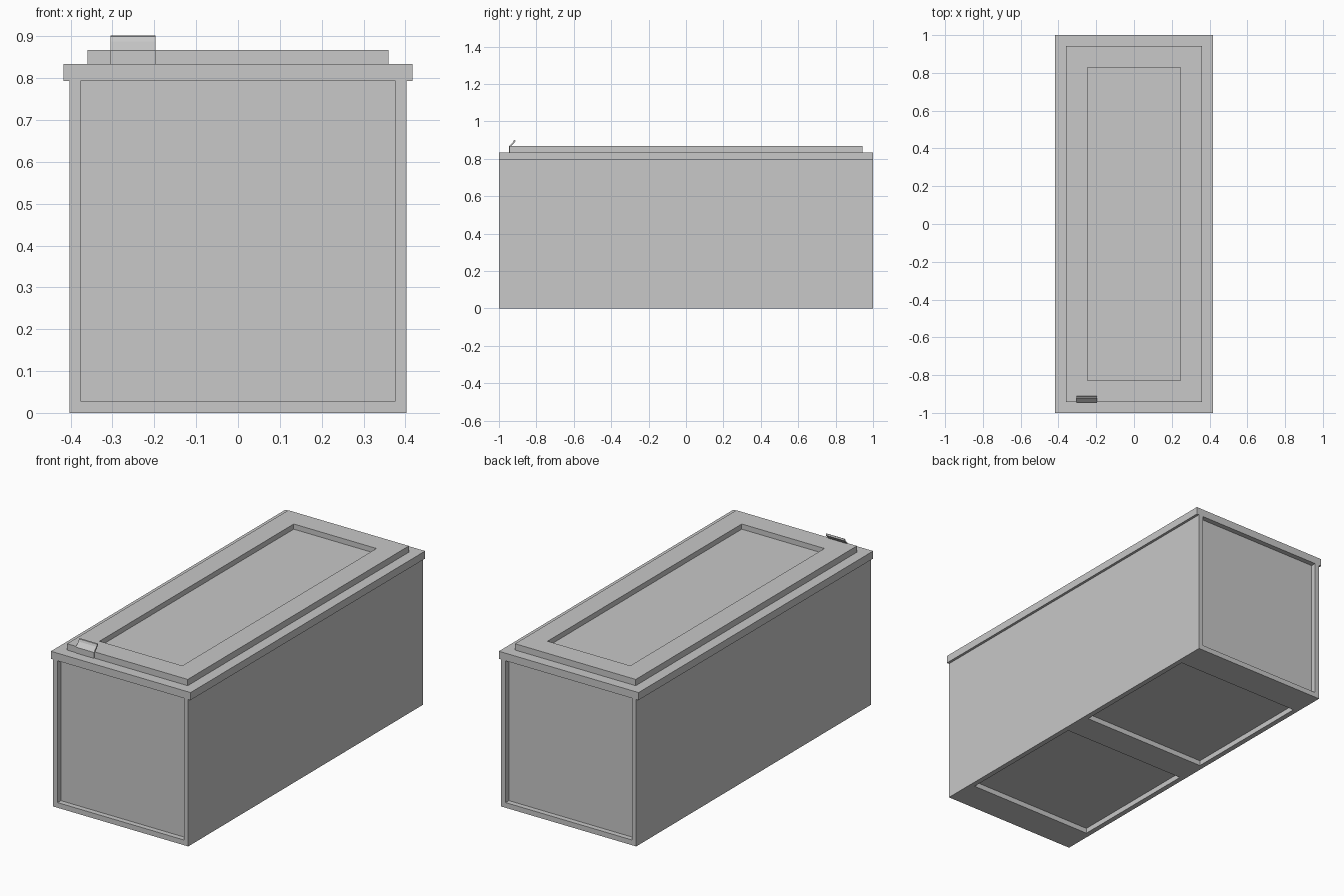
import bpy, bmesh

if "Cube" in bpy.data.objects:
    bpy.data.objects.remove(bpy.data.objects["Cube"])

grey = bpy.data.materials.new("plain_grey")
grey.diffuse_color = (0.58, 0.58, 0.58, 1)
grey.use_nodes = True
grey.node_tree.nodes["Principled BSDF"].inputs["Base Color"].default_value = grey.diffuse_color


def add_mesh(name, bm):
    bmesh.ops.recalc_face_normals(bm, faces=bm.faces)
    mesh = bpy.data.meshes.new(name)
    bm.to_mesh(mesh)
    bm.free()
    mesh.materials.append(grey)
    obj = bpy.data.objects.new(name, mesh)
    bpy.context.collection.objects.link(obj)
    return obj


def box(name, x, y, z):
    """Box from (min, max) ranges along each axis."""
    bm = bmesh.new()
    bmesh.ops.create_cube(bm, size=1)
    for v in bm.verts:
        for i, (lo, hi) in enumerate((x, y, z)):
            v.co[i] = hi if v.co[i] > 0 else lo
    return add_mesh(name, bm)


def recess(obj, x, y, z):
    """Cut a box-shaped recess out of a part."""
    cutter = box("cutter", x, y, z)
    cutter.hide_render = True
    mod = obj.modifiers.new("recess", 'BOOLEAN')
    mod.operation = 'DIFFERENCE'
    mod.solver = 'EXACT'
    mod.object = cutter
    bpy.context.view_layer.objects.active = obj
    bpy.ops.object.modifier_apply(modifier=mod.name)
    bpy.data.objects.remove(cutter)


DEPTH = 0.028

# Main body with recessed end panels and two recessed floor panels
body = box("body", (-0.403, 0.403), (-1, 1), (0, 0.793))
for s in (-1, 1):
    recess(body, (-0.377, 0.377), sorted((s * (1 - DEPTH), s * 1.1)), (0.028, 0.85))
    recess(body, (-0.375, 0.375), sorted((s * 0.08, s * 0.828)), (-0.1, DEPTH))

# Overhanging rim
box("rim", (-0.417, 0.417), (-1, 1), (0.793, 0.834))

# Lid with a sunken centre panel
lid = box("lid", (-0.36, 0.36), (-0.943, 0.943), (0.834, 0.868))
recess(lid, (-0.247, 0.247), (-0.828, 0.828), (0.868 - DEPTH, 0.95))

# Bent sheet latch on the front edge of the lid
profile = [(-0.947, 0.834), (-0.947, 0.866), (-0.925, 0.888), (-0.920, 0.900),
           (-0.914, 0.902), (-0.911, 0.894), (-0.918, 0.886), (-0.938, 0.866),
           (-0.938, 0.834)]
bm = bmesh.new()
face = bm.faces.new([bm.verts.new((-0.305, y, z)) for y, z in profile])
side = bmesh.ops.extrude_face_region(bm, geom=[face])
bmesh.ops.translate(bm, vec=(0.108, 0, 0),
                    verts=[g for g in side["geom"] if isinstance(g, bmesh.types.BMVert)])
add_mesh("latch", bm)
